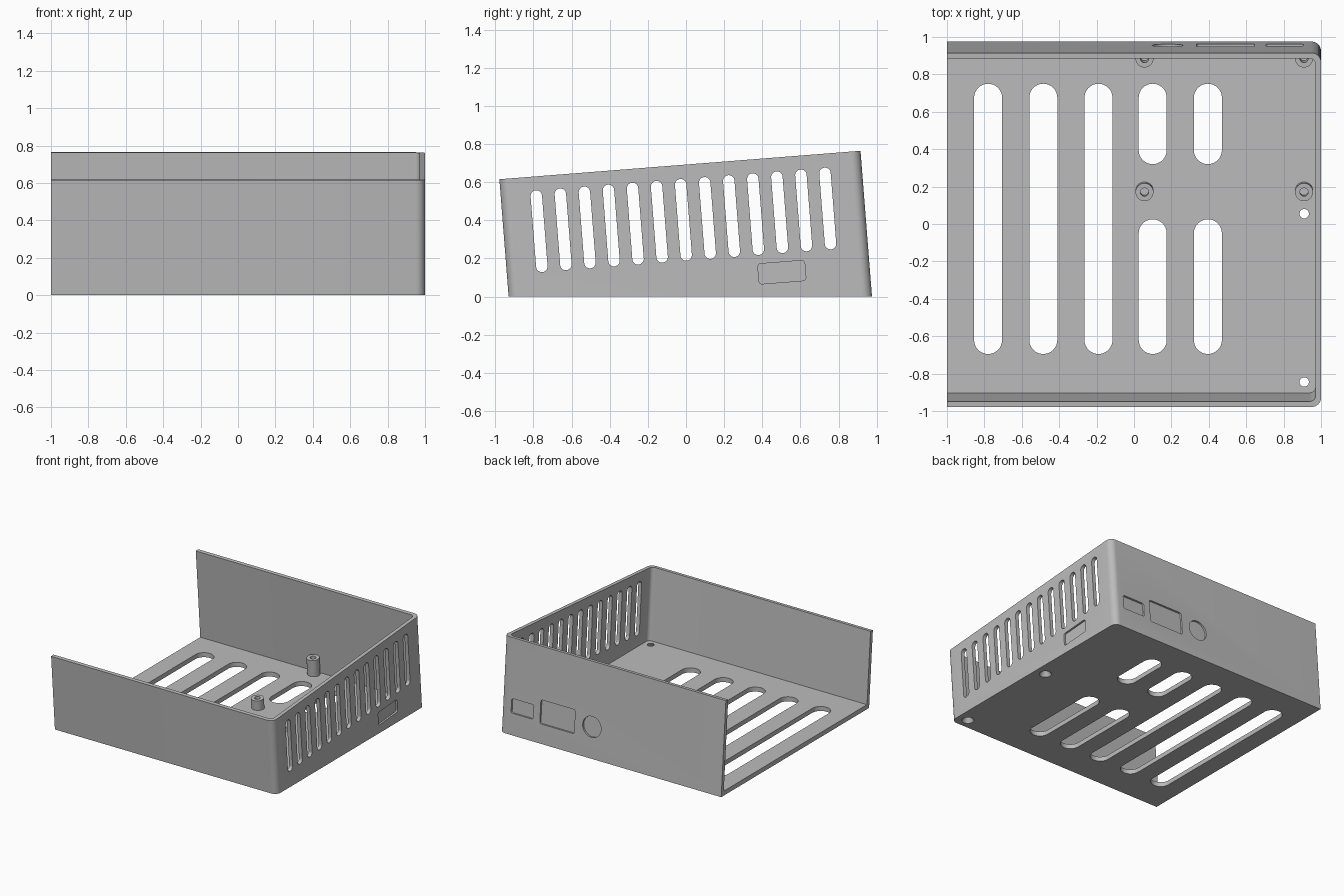
import bpy, bmesh, math

cube = bpy.data.objects.get("Cube")
if cube:
    bpy.data.objects.remove(cube, do_unlink=True)

TILT = math.radians(4.5)
S, C = math.sin(TILT), math.cos(TILT)
FRONT, BACK, TOP = -0.927, 0.972, 0.69   # case limits in the tilted frame
WALL, FLOOR = 0.03, 0.037

grey = bpy.data.materials.new("light_grey_plastic")
grey.use_nodes = True
colour = (0.5, 0.5, 0.5, 1)
grey.diffuse_color = colour
grey.node_tree.nodes["Principled BSDF"].inputs["Base Color"].default_value = colour


def tilted(x, v, w):
    """Point of the tilted frame in world space."""
    return (x, v * C - w * S, v * S + w * C)


def at_height(z):
    """Where the tilted vertical through (x, v) meets a level plane."""
    return lambda x, v: tilted(x, v, (z - v * S) / C)


def at_depth(w):
    return lambda x, v: tilted(x, v, w)


def rounded(cx, cy, width, height, r, steps=8):
    """Rounded rectangle, slot or circle, starting at the lower right corner."""
    pts = []
    for k, (sx, sy) in enumerate([(1, -1), (1, 1), (-1, 1), (-1, -1)]):
        ox, oy = cx + sx * (width / 2 - r), cy + sy * (height / 2 - r)
        for i in range(steps + 1):
            a = math.radians(90) * (k - 1 + i / steps)
            p = (ox + r * math.cos(a), oy + r * math.sin(a))
            if not pts or math.dist(p, pts[-1]) > 1e-5:
                pts.append(p)
    if math.dist(pts[0], pts[-1]) < 1e-5:
        pts.pop()
    return pts


def open_profile(inset, left, r):
    """Plan of the case: rounded on the right, square on the open left."""
    lo, hi, right = FRONT + inset, BACK - inset, 1 - inset
    pts = rounded(0, (lo + hi) / 2, 2 * right, hi - lo, r)
    return [p for p in pts if p[0] > 0] + [(left, hi), (left, lo)]


def prism(bm, pts, start, end):
    a = [bm.verts.new(start(*p)) for p in pts]
    b = [bm.verts.new(end(*p)) for p in pts]
    bm.faces.new(a[::-1])
    bm.faces.new(b)
    for i in range(len(pts)):
        j = (i + 1) % len(pts)
        bm.faces.new((a[i], a[j], b[j], b[i]))


def make(name, bm):
    bmesh.ops.recalc_face_normals(bm, faces=bm.faces[:])
    mesh = bpy.data.meshes.new(name)
    bm.to_mesh(mesh)
    bm.free()
    mesh.materials.append(grey)
    ob = bpy.data.objects.new(name, mesh)
    bpy.context.collection.objects.link(ob)
    return ob


def solid(name, pts, start, end):
    bm = bmesh.new()
    prism(bm, pts, start, end)
    return make(name, bm)


def select(ob):
    bpy.ops.object.select_all(action='DESELECT')
    ob.select_set(True)
    bpy.context.view_layer.objects.active = ob


def cut(ob, cutter):
    cutter.hide_render = True
    mod = ob.modifiers.new("cut", 'BOOLEAN')
    mod.operation, mod.solver, mod.object = 'DIFFERENCE', 'EXACT', cutter
    select(ob)
    bpy.ops.object.modifier_apply(modifier=mod.name)
    bpy.data.objects.remove(cutter, do_unlink=True)


def smooth(ob):
    select(ob)
    bpy.ops.object.shade_smooth_by_angle(angle=math.radians(30))


# Case shell: floor and three walls, open on the left
case = solid("case_shell", open_profile(0, -1, 0.05), at_height(0), at_depth(TOP))
cut(case, solid("cavity", open_profile(WALL, -1.2, 0.03), at_height(FLOOR), at_depth(0.9)))

bm = bmesh.new()

# Floor vents: three long, two split around the mounting posts
vents = [(x, -0.695, 0.75) for x in (-0.78, -0.485, -0.19)]
for x in (0.10, 0.395):
    vents += [(x, -0.695, 0.025), (x, 0.32, 0.75)]
for x, lo, hi in vents:
    prism(bm, rounded(x, (lo + hi) / 2, 0.15, hi - lo, 0.075),
          lambda u, v: (u, v, -0.1), lambda u, v: (u, v, 0.1))

# Countersunk screw holes in the floor
for y in (0.055, -0.845):
    prism(bm, rounded(0, 0, 2, 2, 1, 6),
          lambda u, v: (0.91 + u * 0.047, y + v * 0.047, -0.002),
          lambda u, v: (0.91 + u * 0.024, y + v * 0.024, FLOOR + 0.002))

# Side wall vents
for i in range(13):
    prism(bm, rounded(-0.741 + i * 0.1265, 0.402, 0.06, 0.43, 0.03),
          lambda v, w: tilted(0.94, v, w), lambda v, w: tilted(1.1, v, w))

# Shallow port recesses: one in the side wall, three in the back wall
prism(bm, rounded(0.511, 0.088, 0.246, 0.106, 0.015, 4),
      lambda v, w: tilted(0.985, v, w), lambda v, w: tilted(1.1, v, w))
for x, w, width, height, r in [(0.18, 0.174, 0.166, 0.166, 0.083),
                               (0.49, 0.174, 0.31, 0.19, 0.015),
                               (0.805, 0.154, 0.2, 0.115, 0.015)]:
    prism(bm, rounded(x, w, width, height, r),
          lambda u, t: tilted(u, BACK - 0.015, t), lambda u, t: tilted(u, BACK + 0.1, t))

cut(case, make("openings", bm))
smooth(case)

# Mounting posts with blind screw holes, tops parallel to the rim
for row, v in (("front", 0.179), ("back", 0.896)):
    for side, x in (("left", 0.909), ("right", 0.056)):
        post = solid(f"{row}_{side}_post", rounded(x, v, 0.096, 0.096, 0.048),
                     at_height(FLOOR - 0.01), at_depth(0.106))
        cut(post, solid("screw_hole", rounded(x, v, 0.044, 0.044, 0.022),
                        at_height(FLOOR + 0.01), at_depth(0.2)))
        smooth(post)
